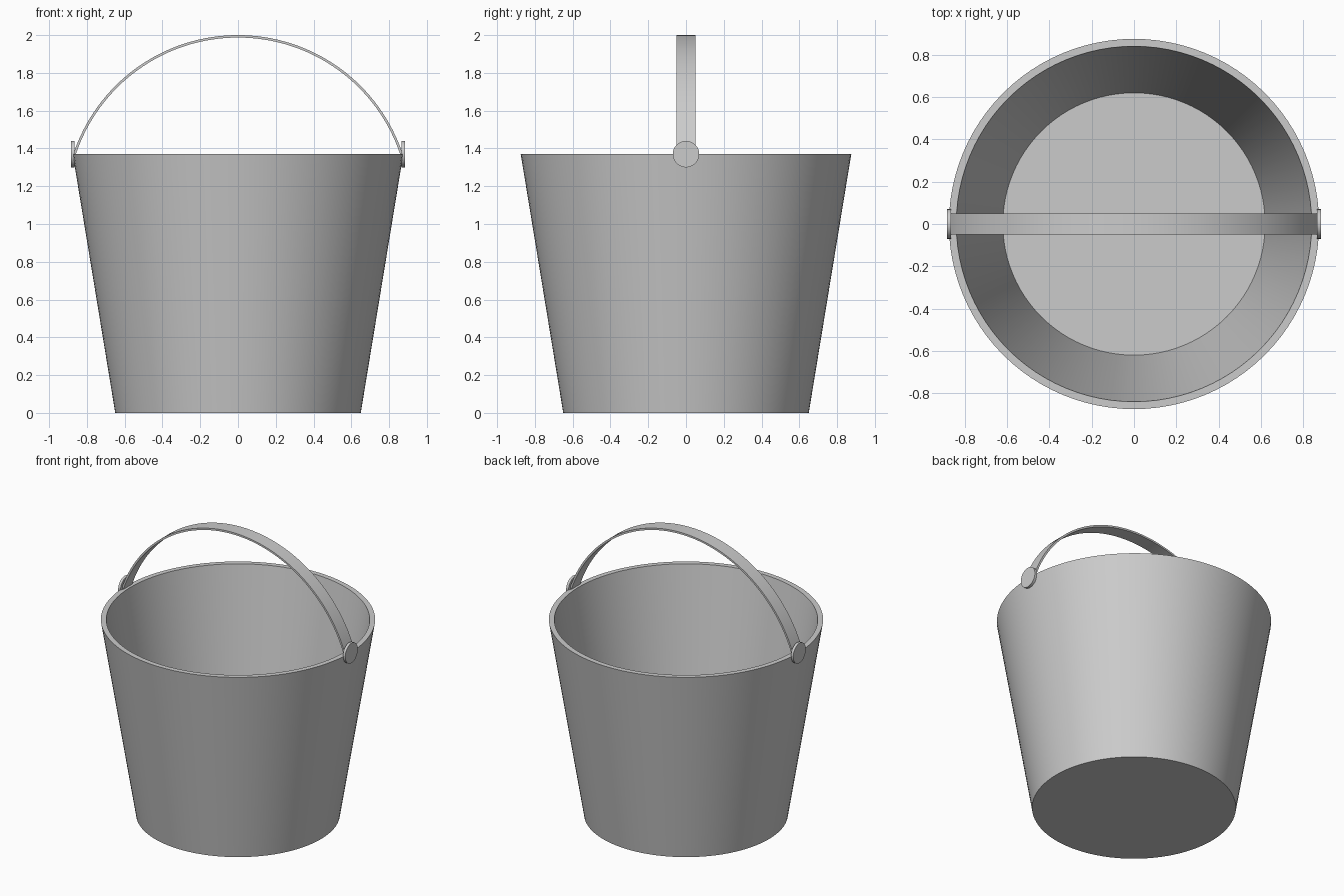
import bpy, bmesh, math
from mathutils import Matrix

cube = bpy.data.objects.get("Cube")
if cube:
    bpy.data.objects.remove(cube, do_unlink=True)

RIM_Z, RIM_R, BASE_R, WALL = 1.37, 0.875, 0.65, 0.035
FLOOR_Z = 0.03
SEGMENTS = 96

metal = bpy.data.materials.new("grey_metal")
grey = (0.6, 0.6, 0.6, 1)
metal.diffuse_color = grey
metal.use_nodes = True
metal.node_tree.nodes["Principled BSDF"].inputs["Base Color"].default_value = grey


def finish(name, bm):
    """Turn a bmesh into a smooth object with sharp edges kept."""
    bmesh.ops.recalc_face_normals(bm, faces=bm.faces)
    mesh = bpy.data.meshes.new(name)
    bm.to_mesh(mesh)
    bm.free()
    mesh.materials.append(metal)
    obj = bpy.data.objects.new(name, mesh)
    bpy.context.collection.objects.link(obj)
    bpy.ops.object.select_all(action="DESELECT")
    obj.select_set(True)
    bpy.context.view_layer.objects.active = obj
    bpy.ops.object.shade_smooth_by_angle(angle=math.radians(30))
    return obj


# Bucket: tapered wall with a thick rim and a flat floor
bm = bmesh.new()
profile = [(BASE_R, 0), (RIM_R, RIM_Z), (RIM_R - WALL, RIM_Z), (BASE_R - WALL + 0.005, FLOOR_Z)]
rings = []
for r, z in profile:
    ring = bmesh.ops.create_circle(bm, segments=SEGMENTS, radius=r,
                                   matrix=Matrix.Translation((0, 0, z)))["verts"]
    rings.append(ring)
for a, b in zip(rings, rings[1:]):
    for i in range(SEGMENTS):
        j = (i + 1) % SEGMENTS
        bm.faces.new((a[i], a[j], b[j], b[i]))
bm.faces.new(rings[0])
bm.faces.new(rings[-1])
finish("bucket", bm)

# Handle: flat strip bent along a circular arc between the rim pivots
HALF_WIDTH, THICK, TOP_Z, STEPS = 0.05, 0.013, 2.0, 64
end_x = RIM_R - 0.003
rise = TOP_Z - RIM_Z
radius = (end_x ** 2 + rise ** 2) / (2 * rise)
centre_z = TOP_Z - radius
sweep = math.asin(end_x / radius)
bm = bmesh.new()
sections = []
for i in range(STEPS + 1):
    a = sweep * (2 * i / STEPS - 1)
    sections.append([bm.verts.new((r * math.sin(a), y, centre_z + r * math.cos(a)))
                     for r, y in ((radius, -HALF_WIDTH), (radius, HALF_WIDTH),
                                  (radius - THICK, HALF_WIDTH), (radius - THICK, -HALF_WIDTH))])
for a, b in zip(sections, sections[1:]):
    for k in range(4):
        m = (k + 1) % 4
        bm.faces.new((a[k], a[m], b[m], b[k]))
bm.faces.new(sections[0])
bm.faces.new(sections[-1])
finish("handle", bm)

# Pivots: round discs holding the handle at each side
for side, name in ((1, "left_pivot"), (-1, "right_pivot")):
    bm = bmesh.new()
    bmesh.ops.create_cone(bm, cap_ends=True, segments=48, radius1=0.07, radius2=0.07, depth=0.018,
                          matrix=Matrix.Translation((side * 0.875, 0, RIM_Z))
                          @ Matrix.Rotation(math.pi / 2, 4, "Y"))
    finish(name, bm)
